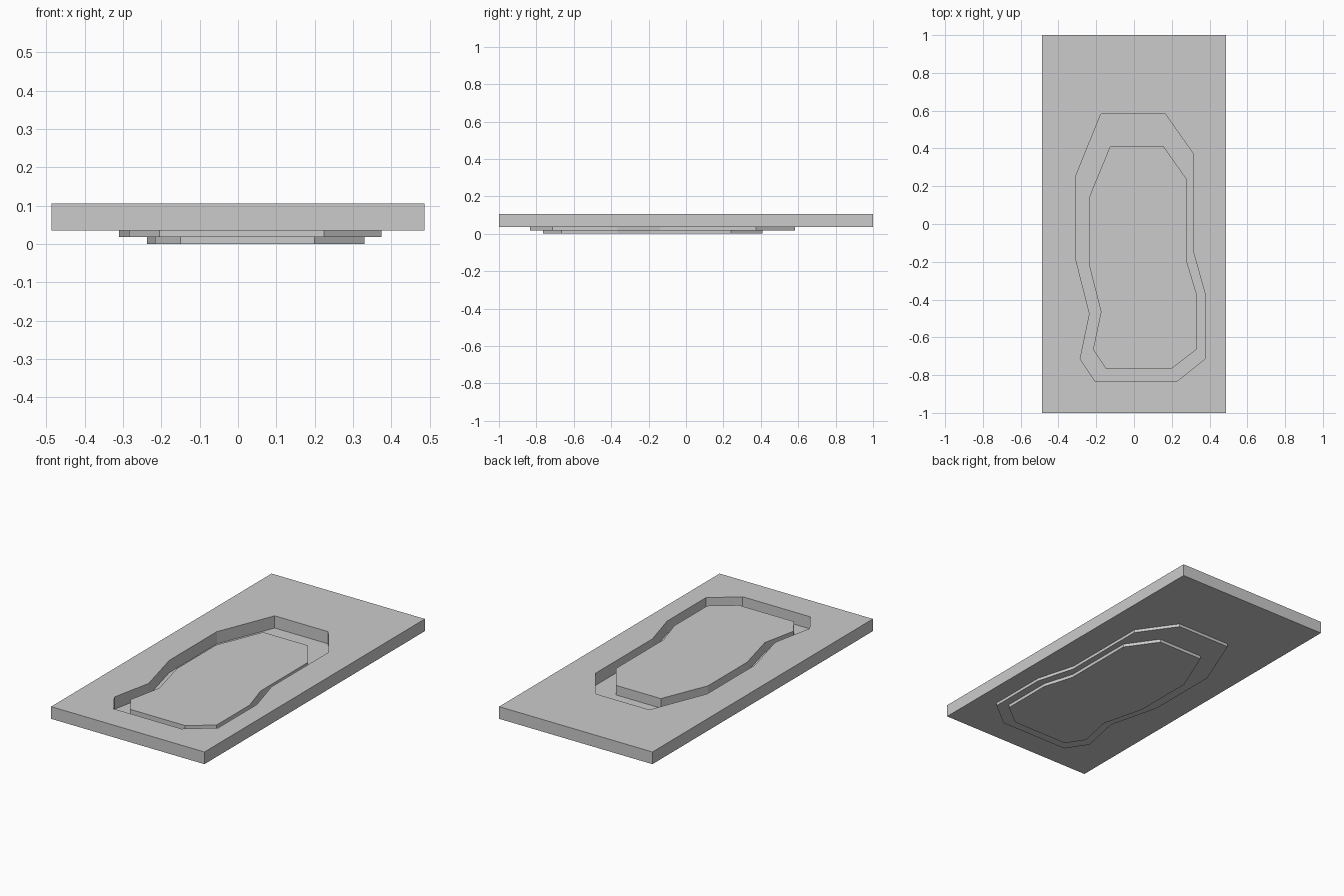
import bpy, bmesh

if "Cube" in bpy.data.objects:
    bpy.data.objects.remove(bpy.data.objects["Cube"])

# Outlines (x, y)
deck = [(-.487, -1), (.487, -1), (.487, 1), (-.487, 1)]
outer = [(-.175, .583), (.165, .583), (.312, .375), (.312, -.14), (.375, -.365), (.375, -.715),
         (.225, -.835), (-.205, -.835), (-.285, -.715), (-.235, -.475), (-.31, -.18), (-.31, .25)]
inner = [(-.127, .41), (.157, .41), (.277, .24), (.277, -.19), (.33, -.365), (.33, -.665),
         (.2, -.765), (-.15, -.765), (-.217, -.665), (-.175, -.465), (-.238, -.215), (-.238, .14)]


def slab(name, outline, z0, z1, hole=None, hole_wall=True):
    """Extruded outline with an optional hole."""
    bm = bmesh.new()
    caps = {z0: [], z1: []}
    for loop, wall in ((outline, True), (hole, hole_wall)):
        if not loop:
            continue
        rings = []
        for z in (z0, z1):
            vs = [bm.verts.new((x, y, z)) for x, y in loop]
            caps[z] += [bm.edges.new((vs[i - 1], vs[i])) for i in range(len(vs))]
            rings.append(vs)
        if wall:
            a, b = rings
            for i in range(len(a)):
                bm.faces.new((a[i - 1], a[i], b[i], b[i - 1]))
    for z, sign in ((z0, -1), (z1, 1)):
        bmesh.ops.triangle_fill(bm, edges=caps[z], use_beauty=True, normal=(0, 0, sign))
    bmesh.ops.recalc_face_normals(bm, faces=bm.faces)
    me = bpy.data.meshes.new(name)
    bm.to_mesh(me)
    bm.free()
    ob = bpy.data.objects.new(name, me)
    bpy.context.collection.objects.link(ob)
    return ob


# Main slab with the shaped opening
slab("base_slab", deck, .035, .105, outer)
# Thin step plate closing the opening from below
slab("channel_floor", outer, .018, .035, inner, hole_wall=False)
# Raised island inside the channel, projecting below the plate
slab("island", inner, 0, .09)
